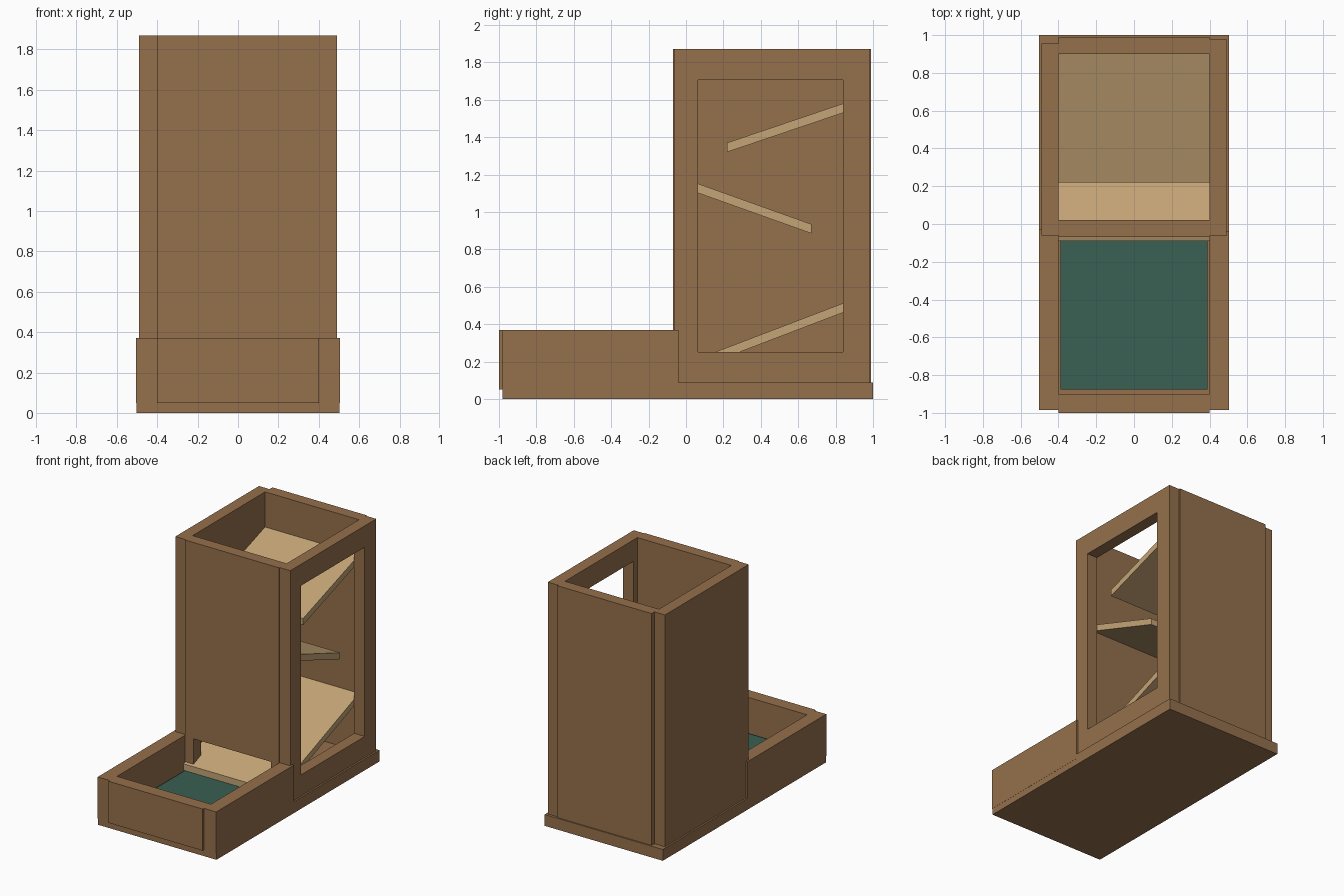
import bpy, bmesh

if "Cube" in bpy.data.objects:
    bpy.data.objects.remove(bpy.data.objects["Cube"])


def material(name, rgb):
    m = bpy.data.materials.new(name)
    m.diffuse_color = (*rgb, 1)
    m.use_nodes = True
    m.node_tree.nodes["Principled BSDF"].inputs["Base Color"].default_value = m.diffuse_color
    return m


WOOD = material("walnut", (0.30, 0.16, 0.072))
RAMP = material("light_wood", (0.55, 0.37, 0.18))
FELT = material("green_felt", (0.042, 0.115, 0.088))


def prism(name, profile, axis, a, b, mat):
    """Extrude a 2D profile along axis x (profile is y,z) or y (profile is x,z)."""
    def point(p, d):
        return (d, p[0], p[1]) if axis == "x" else (p[0], d, p[1])
    bm = bmesh.new()
    lo = [bm.verts.new(point(p, a)) for p in profile]
    hi = [bm.verts.new(point(p, b)) for p in profile]
    n = len(profile)
    bm.faces.new(lo)
    bm.faces.new(hi)
    for i in range(n):
        j = (i + 1) % n
        bm.faces.new((lo[i], lo[j], hi[j], hi[i]))
    bmesh.ops.recalc_face_normals(bm, faces=bm.faces)
    mesh = bpy.data.meshes.new(name)
    bm.to_mesh(mesh)
    bm.free()
    mesh.materials.append(mat)
    ob = bpy.data.objects.new(name, mesh)
    bpy.context.collection.objects.link(ob)
    return ob


def box(name, x, y, z, mat=WOOD):
    profile = [(y[0], z[0]), (y[1], z[0]), (y[1], z[1]), (y[0], z[1])]
    return prism(name, profile, "x", x[0], x[1], mat)


def ramp(name, y0, z0, y1, z1, t=0.05):
    """Sloped board with vertical ends; z values are its upper edge."""
    profile = [(y0, z0 - t), (y1, z1 - t), (y1, z1), (y0, z0)]
    return prism(name, profile, "x", -0.4, 0.4, RAMP)


# Base board and felt
box("base_board", (-0.503, 0.503), (-0.98, 1.0), (0, 0.087))
box("tray_felt", (-0.39, 0.39), (-0.875, -0.085), (0.08, 0.107), FELT)

# Tray walls
box("tray_front", (-0.4, 0.4), (-1.0, -0.9), (0.05, 0.37))
box("tray_side_left", (-0.504, -0.4), (-0.985, -0.03), (0.05, 0.37))
box("tray_side_right", (0.4, 0.504), (-0.985, -0.04), (0.05, 0.37))

# Tower back and solid left side
box("tower_back", (-0.4, 0.4), (0.9, 0.99), (0.087, 1.87))
box("tower_left", (-0.49, -0.4), (-0.062, 0.955), (0.087, 1.87))

# Tower right side with a rectangular window
right = box("tower_right", (0.4, 0.49), (-0.064, 0.98), (0.087, 1.87))
cutter = box("window_cutter", (0.3, 0.6), (0.065, 0.84), (0.25, 1.705))
cutter.hide_render = True
cutter.hide_viewport = True
cutter.display_type = "WIRE"
cut = right.modifiers.new("window", "BOOLEAN")
cut.operation = "DIFFERENCE"
cut.solver = "EXACT"
cut.object = cutter
# Bake the window so the helper can be removed
bpy.context.view_layer.update()
deps = bpy.context.evaluated_depsgraph_get()
baked = bpy.data.meshes.new_from_object(right.evaluated_get(deps))
right.modifiers.clear()
right.data = baked
bpy.data.objects.remove(cutter)

# Tower front with the exit opening at the bottom
prism("tower_front",
      [(-0.4, 0.087), (-0.33, 0.087), (-0.33, 0.36), (0.33, 0.36),
       (0.33, 0.087), (0.4, 0.087), (0.4, 1.87), (-0.4, 1.87)],
      "y", -0.07, 0.02, WOOD)

# Zigzag ramps
ramp("upper_ramp", 0.22, 1.37, 0.9, 1.60)
ramp("middle_ramp", 0.02, 1.167, 0.67, 0.935)
ramp("exit_ramp", -0.09, 0.157, 0.9, 0.535)
